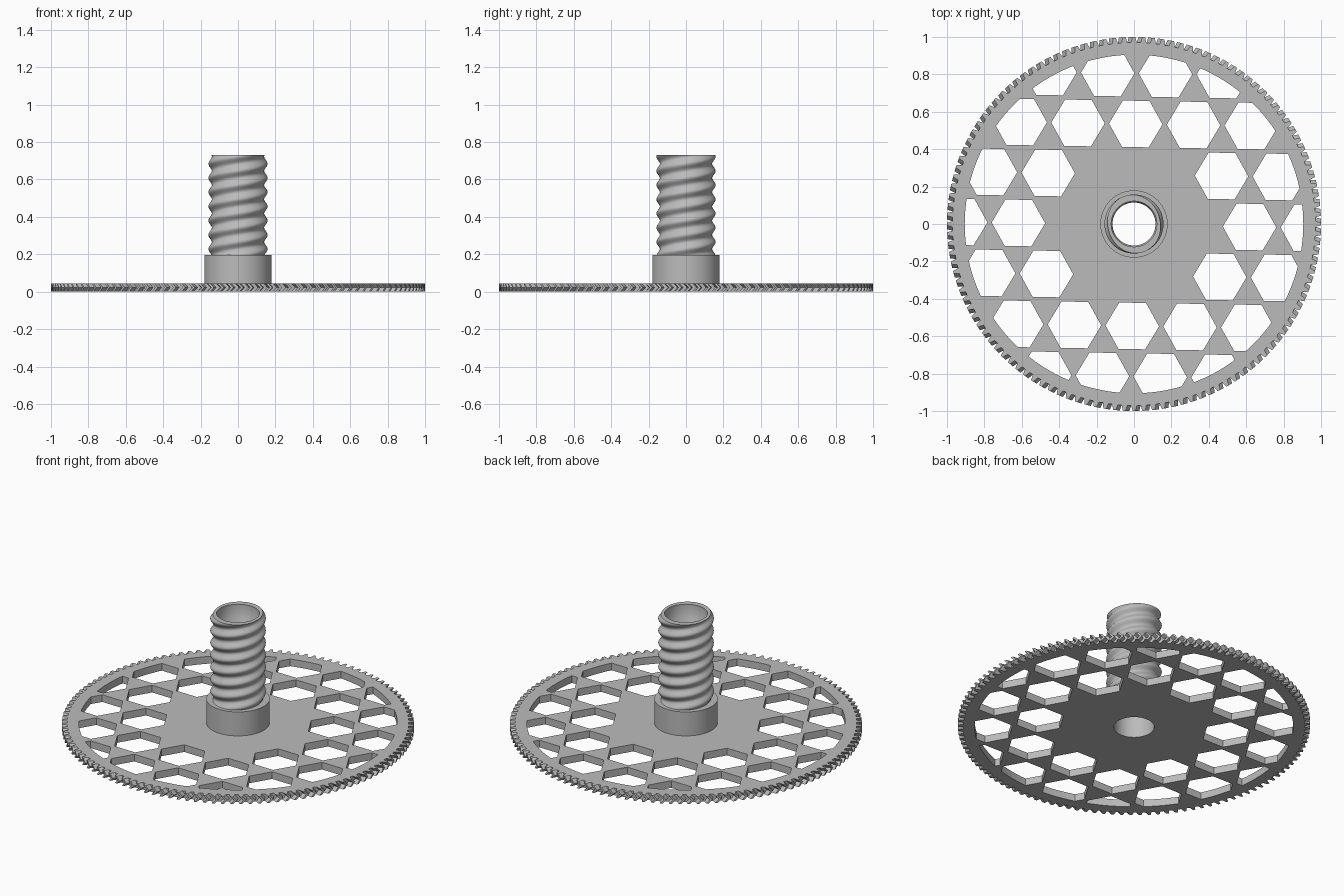
import bpy, bmesh, math
from math import sin, cos, pi, tau, radians
from mathutils import Matrix, Vector

old = bpy.data.objects.get("Cube")
if old:
    bpy.data.objects.remove(old)

grey = bpy.data.materials.new("plain grey")
grey.use_nodes = True
grey.diffuse_color = (0.5, 0.5, 0.5, 1)
grey.node_tree.nodes["Principled BSDF"].inputs["Base Color"].default_value = grey.diffuse_color

PLATE, RIM, BORE = 0.045, 0.905, 0.115


def make_object(name, bm):
    bmesh.ops.recalc_face_normals(bm, faces=bm.faces)
    mesh = bpy.data.meshes.new(name)
    bm.to_mesh(mesh)
    bm.free()
    mesh.materials.append(grey)
    obj = bpy.data.objects.new(name, mesh)
    bpy.context.scene.collection.objects.link(obj)
    return obj


def loft(bm, rings, closed=False):
    """Join rings of points with quads and return the vertex rings."""
    rows = [[bm.verts.new(p) for p in ring] for ring in rings]
    pairs = list(zip(rows, rows[1:])) + ([(rows[-1], rows[0])] if closed else [])
    for a, b in pairs:
        for i in range(len(a)):
            j = (i + 1) % len(a)
            bm.faces.new((a[i], a[j], b[j], b[i]))
    return rows


def circle(r, z, n=72):
    return [(r * cos(tau * i / n), r * sin(tau * i / n), z) for i in range(n)]


def prism(bm, centre, r, sides, turn=0.0):
    bmesh.ops.create_cone(bm, cap_ends=True, segments=sides, radius1=r, radius2=r, depth=0.4,
                          matrix=Matrix.Translation(centre) @ Matrix.Rotation(turn, 4, 'Z'))


def cut(target, cutter, operation):
    """Apply a boolean and discard the cutter."""
    cutter.hide_render = True
    mod = target.modifiers.new("cut", 'BOOLEAN')
    mod.operation, mod.solver, mod.object = operation, 'EXACT', cutter
    deps = bpy.context.evaluated_depsgraph_get()
    target.data = bpy.data.meshes.new_from_object(target.evaluated_get(deps))
    target.modifiers.clear()
    bpy.data.objects.remove(cutter)


def smooth(obj, degrees=35):
    bpy.ops.object.select_all(action='DESELECT')
    obj.select_set(True)
    bpy.context.view_layer.objects.active = obj
    bpy.ops.object.shade_smooth_by_angle(angle=radians(degrees))


# Herringbone gear plate
TEETH = 120


def gear_ring(z, shift):
    ring = []
    for t in range(TEETH):
        for offset, r in ((-0.3, 0.97), (-0.14, 1), (0.14, 1), (0.3, 0.97)):
            a = tau * (t + offset + shift) / TEETH
            ring.append((r * cos(a), r * sin(a), z))
    return ring


bm = bmesh.new()
rows = loft(bm, [gear_ring(0, 0), gear_ring(PLATE / 2, 0.4), gear_ring(PLATE, 0)])
bm.faces.new(rows[0])
bm.faces.new(rows[-1])
gear = make_object("gear_plate", bm)

# Honeycomb openings, trimmed by the rim circle
bm = bmesh.new()
twist = Matrix.Rotation(radians(-1), 4, 'Z')
for row in range(-3, 4):
    for col in range(-4, 5):
        p = Vector(((col + (row % 2) / 2) * 0.309, row * 0.27, 0))
        if 0.4 < p.length < 0.98:
            prism(bm, twist @ p + Vector((0, -0.005, 0)), 0.143, 6, pi / 6 - radians(1))
prism(bm, (0, 0, 0), BORE, 72)
holes = make_object("hole_cutter", bm)
bm = bmesh.new()
prism(bm, (0, 0, 0), RIM, 144)
cut(holes, make_object("rim_cutter", bm), 'INTERSECT')
cut(gear, holes, 'DIFFERENCE')

# Collar at the foot of the shaft
bm = bmesh.new()
loft(bm, [circle(BORE, PLATE), circle(0.18, PLATE), circle(0.18, 0.195), circle(BORE, 0.195)], True)
smooth(make_object("collar", bm))

# Hollow shaft with a rounded two-start thread
BOTTOM, TOP, LEAD, STEPS, SIDES = 0.195, 0.73, 0.152, 110, 72


def thread_ring(z):
    ring = []
    for i in range(SIDES):
        a = tau * i / SIDES
        r = 0.149 + 0.009 * cos(2 * (a - tau * z / LEAD))
        ring.append((r * cos(a), r * sin(a), z))
    return ring


bm = bmesh.new()
outside = [thread_ring(BOTTOM + (TOP - BOTTOM) * k / STEPS) for k in range(STEPS + 1)]
inside = [circle(0.122, TOP), circle(0.122, 0.64), circle(BORE, 0.63), circle(BORE, BOTTOM)]
loft(bm, outside + inside, True)
smooth(make_object("threaded_shaft", bm), 50)
